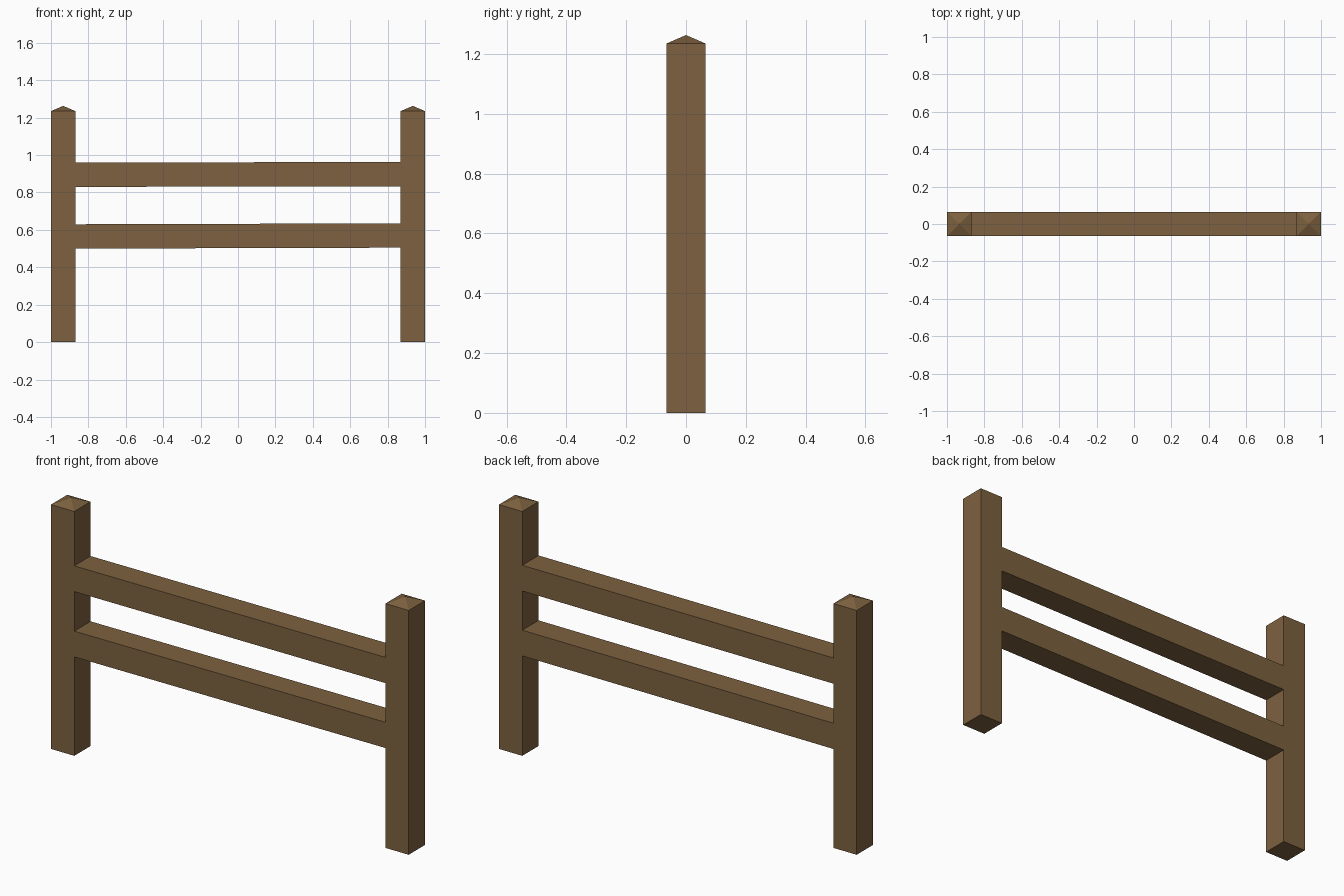
import bpy

if "Cube" in bpy.data.objects:
    bpy.data.objects.remove(bpy.data.objects["Cube"])

# Single brown wood colour
wood = bpy.data.materials.new("brown wood")
wood.diffuse_color = (0.205, 0.119, 0.050, 1)
wood.use_nodes = True
wood.node_tree.nodes["Principled BSDF"].inputs["Base Color"].default_value = wood.diffuse_color

W = 0.13          # timber thickness
H = W / 2


def make(name, verts, faces):
    mesh = bpy.data.meshes.new(name)
    mesh.from_pydata(verts, [], faces)
    mesh.materials.append(wood)
    obj = bpy.data.objects.new(name, mesh)
    bpy.context.collection.objects.link(obj)
    return obj


# Square post with a low pyramid top
def post(name, x):
    corners = [(-H, -H), (H, -H), (H, H), (-H, H)]
    verts = [(x + a, b, z) for z in (0, 1.235) for a, b in corners] + [(x, 0, 1.263)]
    faces = [(3, 2, 1, 0)]
    for i in range(4):
        j = (i + 1) % 4
        faces += [(i, j, j + 4, i + 4), (i + 4, j + 4, 8)]
    make(name, verts, faces)


# Square rail between the posts, very slightly tilted
def rail(name, z_left, z_right):
    section = [(-H, -H), (H, -H), (H, H), (-H, H)]
    verts = [(x, y, z + dz) for x, z in ((-1 + W, z_left), (1 - W, z_right))
             for y, dz in section]
    faces = [(3, 2, 1, 0), (4, 5, 6, 7)]
    for i in range(4):
        j = (i + 1) % 4
        faces.append((i, j, j + 4, i + 4))
    make(name, verts, faces)


post("left_post", -1 + H)
post("right_post", 1 - H)
rail("upper_rail", 0.895, 0.898)
rail("lower_rail", 0.565, 0.570)
